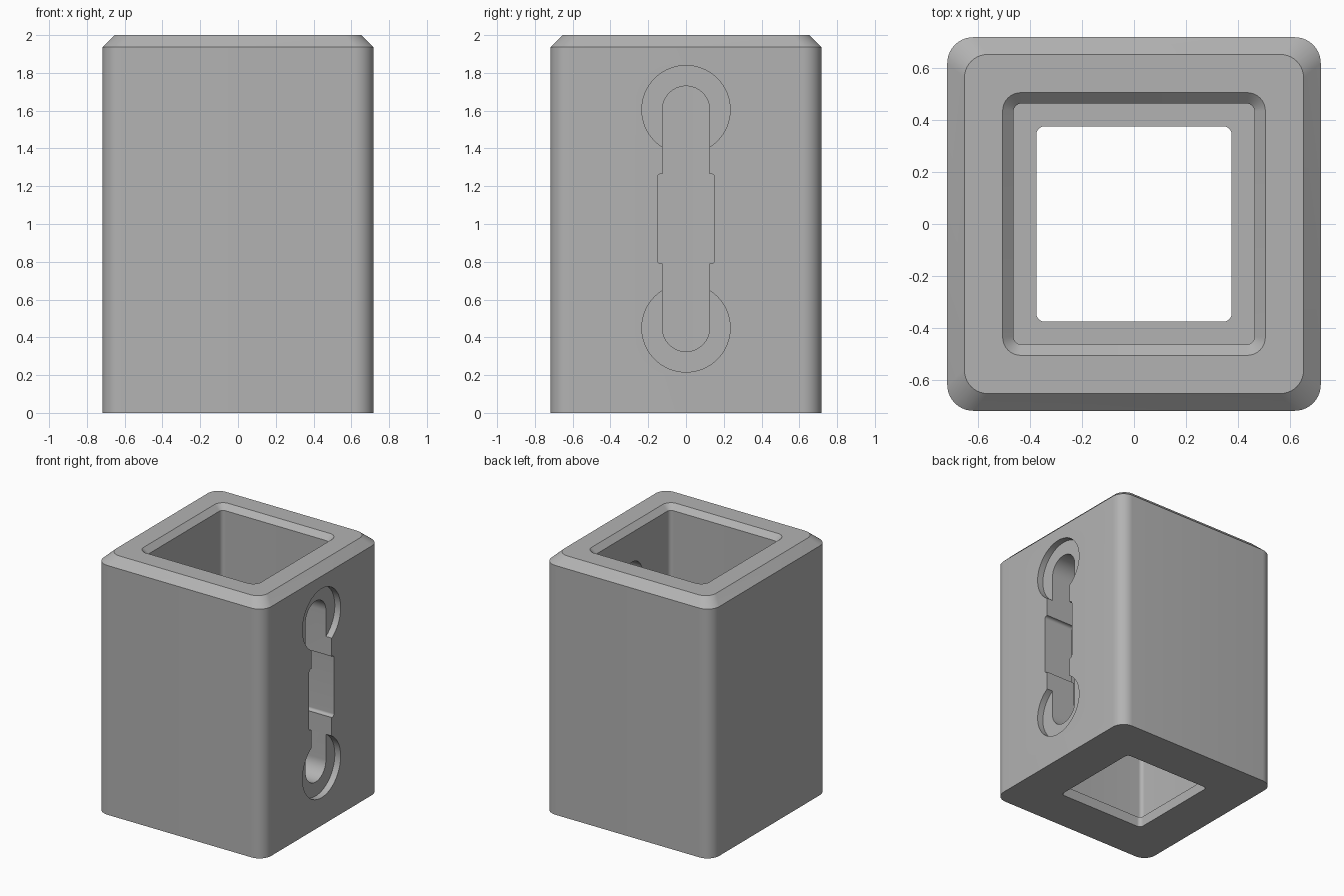
import bpy, bmesh, math

cube = bpy.data.objects.get("Cube")
if cube:
    bpy.data.objects.remove(cube, do_unlink=True)

# One flat grey
grey = bpy.data.materials.new("plain grey")
grey.use_nodes = True
GREY = (0.45, 0.45, 0.45, 1)
grey.diffuse_color = GREY
grey.node_tree.nodes["Principled BSDF"].inputs["Base Color"].default_value = GREY


def rounded_rect(half_w, half_h, r, steps=10):
    """Counter-clockwise outline of a rounded rectangle."""
    pts = []
    for i, (sx, sy) in enumerate([(1, 1), (-1, 1), (-1, -1), (1, -1)]):
        for k in range(steps + 1):
            a = math.pi / 2 * (i + k / steps)
            pts.append((sx * (half_w - r) + r * math.cos(a),
                        sy * (half_h - r) + r * math.sin(a)))
    return pts


def loft(name, rings, closed):
    """Skin matching rings of points; cap the ends unless closed on itself."""
    bm = bmesh.new()
    loops = [[bm.verts.new(p) for p in ring] for ring in rings]
    pairs = list(zip(loops, loops[1:]))
    if closed:
        pairs.append((loops[-1], loops[0]))
    else:
        bm.faces.new(loops[0])
        bm.faces.new(loops[-1])
    for a, b in pairs:
        for i in range(len(a)):
            j = (i + 1) % len(a)
            bm.faces.new((a[i], a[j], b[j], b[i]))
    bmesh.ops.remove_doubles(bm, verts=bm.verts, dist=1e-5)
    bmesh.ops.recalc_face_normals(bm, faces=bm.faces)
    mesh = bpy.data.meshes.new(name)
    bm.to_mesh(mesh)
    bm.free()
    mesh.materials.append(grey)
    obj = bpy.data.objects.new(name, mesh)
    bpy.context.collection.objects.link(obj)
    return obj


# Square sleeve: (half width, corner radius, height), up the outside, down the inside
SECTIONS = [
    (0.718, 0.10, 0), (0.718, 0.10, 1.936),      # outer wall
    (0.652, 0.09, 2), (0.505, 0.07, 2),          # chamfered rim
    (0.463, 0.03, 1.96), (0.463, 0.03, 0.08),    # cavity
    (0.375, 0.03, 0.08), (0.375, 0.03, 0),       # bottom lip
]
sleeve = loft("sleeve", [[(x, y, z) for x, y in rounded_rect(h, h, r)]
                         for h, r, z in SECTIONS], True)


def cut(name, half_w, half_h, r, z, x_in, x_out=0.9):
    """Cut a rounded outline into the +x wall, from x_out in to x_in."""
    outline = rounded_rect(half_w, half_h, r, 16)
    cutter = loft(name, [[(x, u, z + v) for u, v in outline]
                         for x in (x_in, x_out)], False)
    cutter.hide_render = True
    mod = sleeve.modifiers.new(name, "BOOLEAN")
    mod.operation, mod.solver, mod.object = "DIFFERENCE", "EXACT", cutter
    bpy.context.view_layer.objects.active = sleeve
    bpy.ops.object.modifier_apply(modifier=name)
    bpy.data.objects.remove(cutter, do_unlink=True)


# Shallow round recesses, long slot and wider middle opening
MID = 1.0275
for side in (-1, 1):
    cut("round_recess", 0.234, 0.234, 0.234, MID + side * 0.5775, 0.668)
cut("long_slot", 0.125, 0.7025, 0.125, MID, 0.3)
cut("middle_opening", 0.152, 0.2375, 0.02, MID, 0.25, 0.95)

# Smooth corners, crisp chamfers
bpy.ops.object.select_all(action="DESELECT")
sleeve.select_set(True)
bpy.context.view_layer.objects.active = sleeve
bpy.ops.object.shade_smooth_by_angle(angle=math.radians(30))
